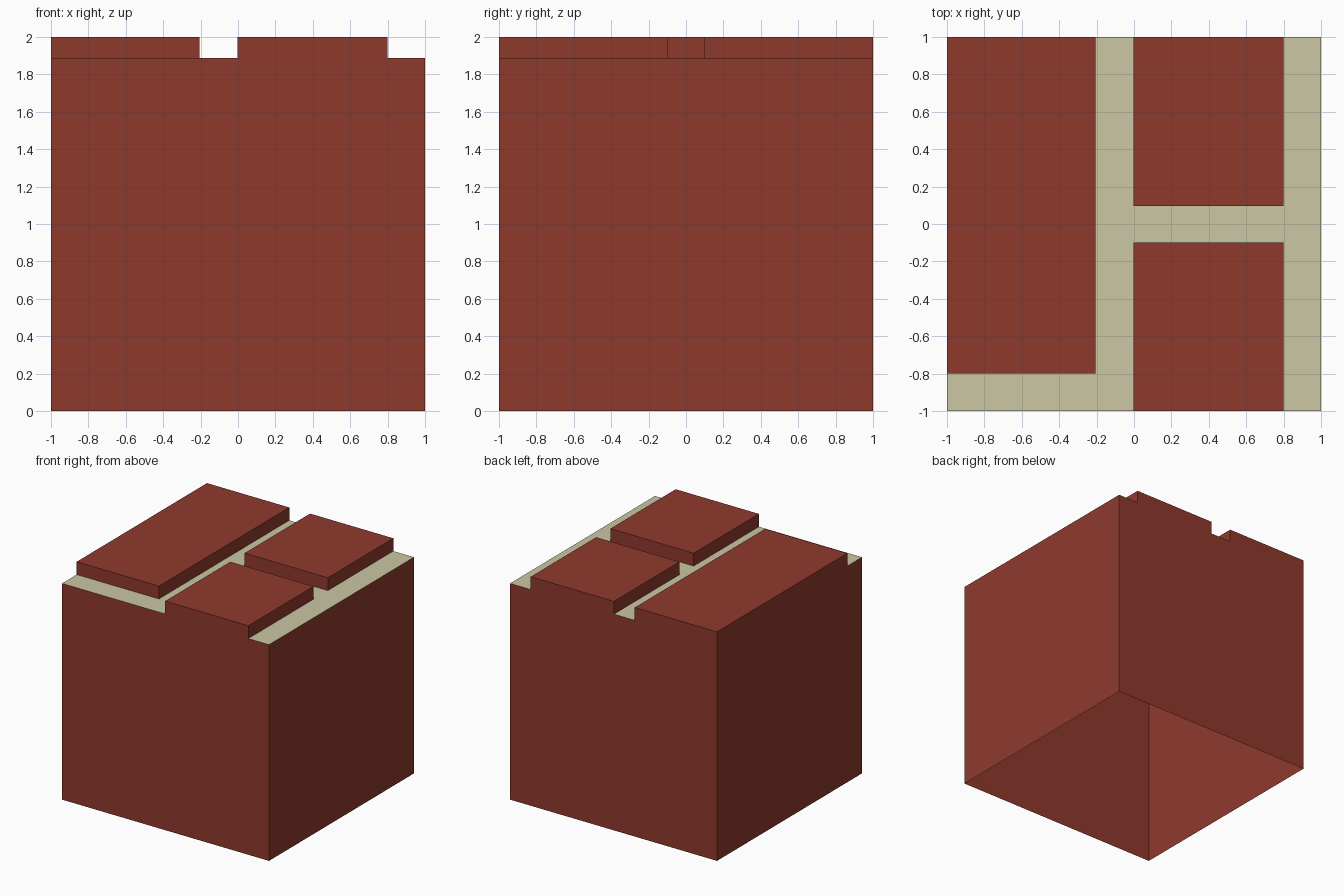
import bpy, bmesh

if "Cube" in bpy.data.objects:
    bpy.data.objects.remove(bpy.data.objects["Cube"])

BED = 1.888   # height of the mortar surface
TOP = 2.0     # height of the brick tops

# Raised bricks: x0, x1, y0, y1
BRICKS = {
    "long_brick": (-1.0, -0.205, -0.798, 1.0),
    "back_brick": (-0.004, 0.8, 0.097, 1.0),
    "front_brick": (-0.004, 0.8, -1.0, -0.1),
}


def material(name, color):
    m = bpy.data.materials.new(name)
    m.diffuse_color = (*color, 1.0)
    m.use_nodes = True
    m.node_tree.nodes["Principled BSDF"].inputs["Base Color"].default_value = m.diffuse_color
    return m


brick_red = material("brick red", (0.275, 0.042, 0.027))
mortar_cream = material("mortar cream", (0.597, 0.571, 0.366))


def finish(name, bm, mat):
    mesh = bpy.data.meshes.new(name)
    bm.to_mesh(mesh)
    bm.free()
    mesh.materials.append(mat)
    obj = bpy.data.objects.new(name, mesh)
    bpy.context.collection.objects.link(obj)
    return obj


def shell(name, x0, x1, y0, y1, z0, z1, capped):
    """Four outward-facing walls, open below, with an optional top."""
    bm = bmesh.new()
    corners = [(x0, y0), (x1, y0), (x1, y1), (x0, y1)]
    low = [bm.verts.new((x, y, z0)) for x, y in corners]
    high = [bm.verts.new((x, y, z1)) for x, y in corners]
    for i in range(4):
        j = (i + 1) % 4
        bm.faces.new((low[i], low[j], high[j], high[i]))
    if capped:
        bm.faces.new(high)
    return finish(name, bm, brick_red)


# Hollow body with open underside
shell("block_walls", -1, 1, -1, 1, 0, BED, False)

# Raised bricks on top
for name, (x0, x1, y0, y1) in BRICKS.items():
    shell(name, x0, x1, y0, y1, BED, TOP, True)

# Mortar surface: grid cells that are not covered by a brick
xs = sorted({-1.0, 1.0} | {v for b in BRICKS.values() for v in b[:2]})
ys = sorted({-1.0, 1.0} | {v for b in BRICKS.values() for v in b[2:]})
bm = bmesh.new()
for xa, xb in zip(xs, xs[1:]):
    for ya, yb in zip(ys, ys[1:]):
        cx, cy = (xa + xb) / 2, (ya + yb) / 2
        if any(b[0] < cx < b[1] and b[2] < cy < b[3] for b in BRICKS.values()):
            continue
        bm.faces.new([bm.verts.new((x, y, BED))
                      for x, y in ((xa, ya), (xb, ya), (xb, yb), (xa, yb))])
bmesh.ops.remove_doubles(bm, verts=bm.verts, dist=1e-5)
finish("mortar_joints", bm, mortar_cream)
